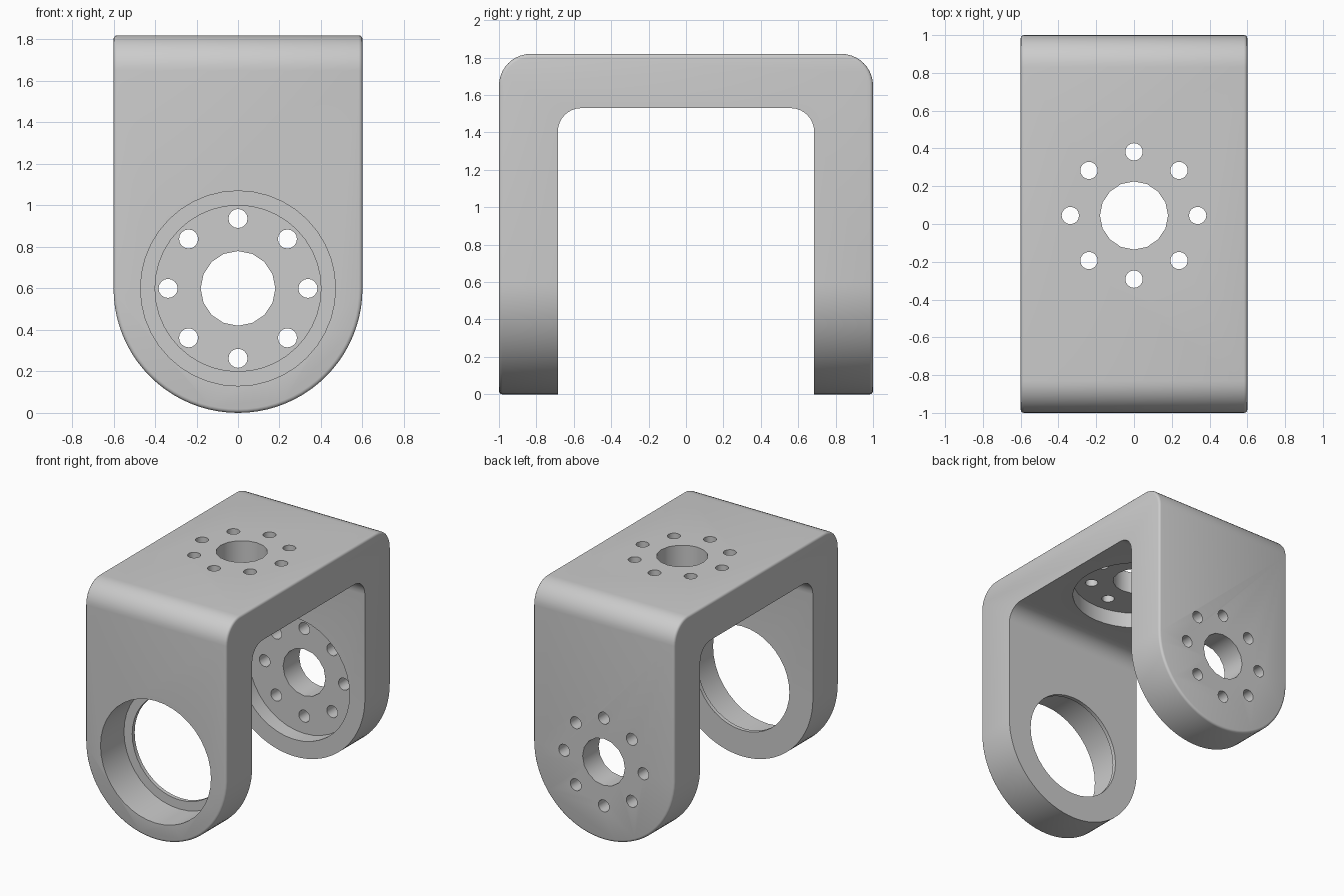
import bpy, bmesh
from math import pi, cos, sin, radians
from mathutils import Vector

cube = bpy.data.objects.get("Cube")
if cube:
    bpy.data.objects.remove(cube, do_unlink=True)

HALF_W, HALF_D, HEIGHT = 0.6, 1.0, 1.82
INNER_Y, INNER_Z = 0.685, 1.53
HUB_Z, TOP_Y = 0.6, 0.045

grey = bpy.data.materials.new("light grey")
grey.use_nodes = True
colour = (0.6, 0.6, 0.6, 1)
grey.diffuse_color = colour
grey.node_tree.nodes["Principled BSDF"].inputs["Base Color"].default_value = colour


def arc(cx, cy, r, start, end, steps):
    angles = [radians(start + (end - start) * i / steps) for i in range(steps + 1)]
    return [(cx + r * cos(a), cy + r * sin(a)) for a in angles]


def prism(name, points, depth):
    """Extrude a closed outline of 3D points along a vector."""
    bm = bmesh.new()
    face = bm.faces.new([bm.verts.new(p) for p in points])
    new = bmesh.ops.extrude_face_region(bm, geom=[face], use_keep_orig=True)["geom"]
    moved = [v for v in new if isinstance(v, bmesh.types.BMVert)]
    bmesh.ops.translate(bm, verts=moved, vec=depth)
    bmesh.ops.recalc_face_normals(bm, faces=bm.faces)
    mesh = bpy.data.meshes.new(name)
    bm.to_mesh(mesh)
    bm.free()
    mesh.materials.append(grey)
    obj = bpy.data.objects.new(name, mesh)
    bpy.context.collection.objects.link(obj)
    return obj


def combine(obj, tool, operation):
    mod = obj.modifiers.new(operation, "BOOLEAN")
    mod.operation, mod.solver, mod.object = operation, "EXACT", tool
    bpy.context.view_layer.objects.active = obj
    bpy.ops.object.modifier_apply(modifier=mod.name)
    bpy.data.objects.remove(tool, do_unlink=True)


# U-shaped side profile with rounded corners, extruded across the width
r_out, r_in = 0.17, 0.125
half = [(HALF_D, -0.1)] + arc(HALF_D - r_out, HEIGHT - r_out, r_out, 0, 90, 10)
inner = arc(INNER_Y - r_in, INNER_Z - r_in, r_in, 90, 0, 8) + [(INNER_Y, -0.1)]
outline = half + [(-y, z) for y, z in reversed(half)]
outline += [(-y, z) for y, z in reversed(inner)] + inner
bracket = prism("bracket", [(-HALF_W, y, z) for y, z in outline], Vector((2 * HALF_W, 0, 0)))

# Round the lower ends of both arms
arch = [(HALF_W, 2.2), (-HALF_W, 2.2)] + arc(0, HUB_Z, HALF_W, 180, 360, 40)
tool = prism("arch_tool", [(x, -1.2, z) for x, z in arch], Vector((0, 2.4, 0)))
combine(bracket, tool, "INTERSECT")

# Soften only the outer rim
bm = bmesh.new()
bm.from_mesh(bracket.data)
bmesh.ops.remove_doubles(bm, verts=bm.verts, dist=0.0005)
bmesh.ops.dissolve_limit(bm, angle_limit=radians(0.5), verts=bm.verts, edges=bm.edges)
rim = []
for e in bm.edges:
    mid = (e.verts[0].co + e.verts[1].co) / 2
    outside = abs(mid.y) > 0.78 or mid.z > 1.62
    if outside and len(e.link_faces) == 2 and e.calc_face_angle() > radians(60):
        rim.append(e)
bmesh.ops.bevel(bm, geom=rim, offset=0.018, segments=3, profile=0.5, affect="EDGES")
bm.to_mesh(bracket.data)
bm.free()


def drill(axis, cx, c2, radius, start, end, sides):
    """Cut a round hole along y (c2 is z) or along z (c2 is y)."""
    ring = [(cx + radius * cos(2 * pi * i / sides), c2 + radius * sin(2 * pi * i / sides))
            for i in range(sides)]
    if axis == "y":
        points, depth = [(a, start, b) for a, b in ring], Vector((0, end - start, 0))
    else:
        points, depth = [(a, b, start) for a, b in ring], Vector((0, 0, end - start))
    combine(bracket, prism("drill_tool", points, depth), "DIFFERENCE")


def horn_mount(axis, centre, face, outside):
    """Round recess on the inner face, centre hole and ring of screw holes."""
    drill(axis, 0, centre, 0.47, face - 0.1, face + 0.12, 40)
    drill(axis, 0, centre, 0.18, face, outside, 16)
    for i in range(8):
        a = i * pi / 4
        drill(axis, 0.337 * cos(a), centre + 0.337 * sin(a), 0.046, face, outside, 16)


# Front arm: bearing seat with a thin retaining lip
drill("y", 0, HUB_Z, 0.47, -1.1, -INNER_Y - 0.03, 40)
drill("y", 0, HUB_Z, 0.40, -0.9, -0.6, 40)

# Back arm and top plate: recessed mounts
horn_mount("y", HUB_Z, INNER_Y, 1.1)
horn_mount("z", TOP_Y, INNER_Z, 1.95)

bpy.ops.object.select_all(action="DESELECT")
bracket.select_set(True)
bpy.context.view_layer.objects.active = bracket
bpy.ops.object.shade_smooth_by_angle(angle=radians(35))
